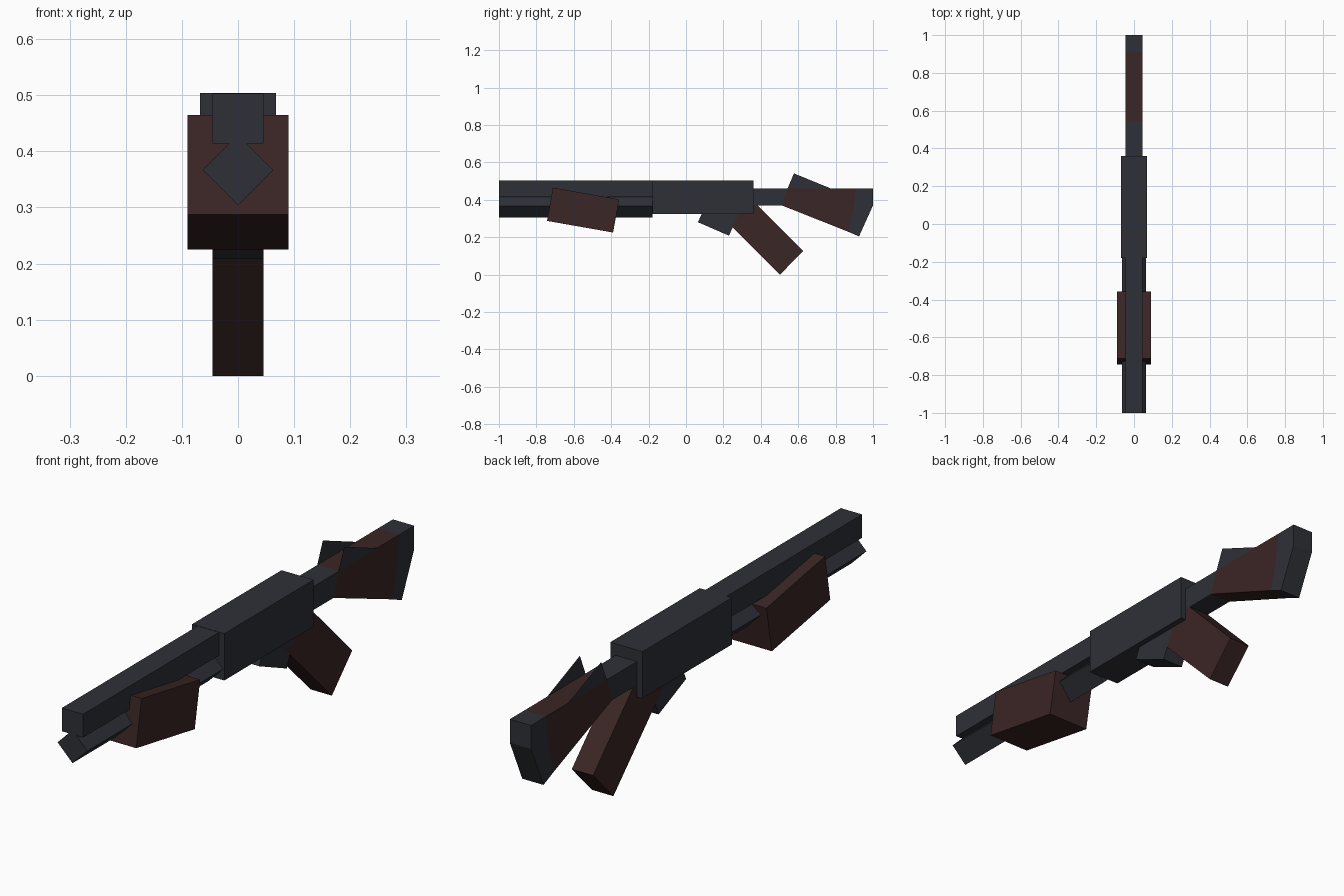
import bpy, bmesh
from math import radians

if "Cube" in bpy.data.objects:
    bpy.data.objects.remove(bpy.data.objects["Cube"], do_unlink=True)


def material(name, rgb):
    m = bpy.data.materials.new(name)
    m.use_nodes = True
    m.diffuse_color = (*rgb, 1)
    bsdf = next(n for n in m.node_tree.nodes if n.type == 'BSDF_PRINCIPLED')
    bsdf.inputs["Base Color"].default_value = (*rgb, 1)
    return m


METAL = material("dark steel", (0.028, 0.030, 0.038))
WOOD = material("dark wood", (0.042, 0.019, 0.018))


def finish(name, bm, mat):
    mesh = bpy.data.meshes.new(name)
    bm.to_mesh(mesh)
    bm.free()
    mesh.materials.append(mat)
    ob = bpy.data.objects.new(name, mesh)
    bpy.context.collection.objects.link(ob)
    return ob


def prism(name, profile, half, mat):
    """Extrude a (y, z) side profile across x from -half to +half."""
    bm = bmesh.new()
    face = bm.faces.new([bm.verts.new((-half, y, z)) for y, z in profile])
    out = bmesh.ops.extrude_face_region(bm, geom=[face])
    moved = [v for v in out["geom"] if isinstance(v, bmesh.types.BMVert)]
    bmesh.ops.translate(bm, vec=(2 * half, 0, 0), verts=moved)
    bmesh.ops.recalc_face_normals(bm, faces=bm.faces)
    return finish(name, bm, mat)


def block(name, y0, y1, z0, z1, half, mat):
    return prism(name, [(y0, z0), (y1, z0), (y1, z1), (y0, z1)], half, mat)


THIN = 0.045

# Barrel and receiver
block("barrel", -1, -0.18, 0.414, 0.503, THIN, METAL)
block("receiver", -0.18, 0.36, 0.325, 0.504, 0.068, METAL)

# Four-sided magazine tube set on edge under the barrel
bpy.ops.mesh.primitive_cylinder_add(vertices=4, radius=0.063, depth=0.82,
                                    location=(0, -0.59, 0.367),
                                    rotation=(radians(90), 0, 0))
tube = bpy.context.object
tube.name = "magazine_tube"
tube.data.materials.append(METAL)

# Tilted sliding fore grip
prism("fore_grip", [(-0.743, 0.287), (-0.39, 0.225), (-0.357, 0.402), (-0.712, 0.465)], 0.09, WOOD)

# Trigger guard and pistol grip
prism("trigger_guard", [(0.064, 0.28), (0.23, 0.208), (0.29, 0.345), (0.125, 0.417)], THIN, METAL)
prism("pistol_grip", [(0.503, 0), (0.626, 0.126), (0.384, 0.37), (0.133, 0.37)], THIN, WOOD)

# Shoulder stock: neck, wooden body and butt plate share their joint lines
heel, toe = (0.543, 0.46), (0.512, 0.37)
joint = [(0.91, 0.46), (0.90, 0.37), (0.865, 0.23)]
prism("stock_neck", [(0.36, 0.37), toe, heel, (0.36, 0.46)], THIN, METAL)
prism("stock_body", [toe, heel] + joint, THIN, WOOD)
prism("butt_plate", joint + [(0.925, 0.204), (1, 0.37), (1, 0.46)], THIN, METAL)

# Thin raised fins along both sides of the stock
bm = bmesh.new()
for x in (-THIN, THIN):
    tri = [heel, (0.775, 0.46), (0.577, 0.541)]
    f = bm.faces.new([bm.verts.new((x, y, z)) for y, z in tri])
    f.normal_update()
    if f.normal.x * x < 0:
        f.normal_flip()
finish("stock_fins", bm, METAL)
